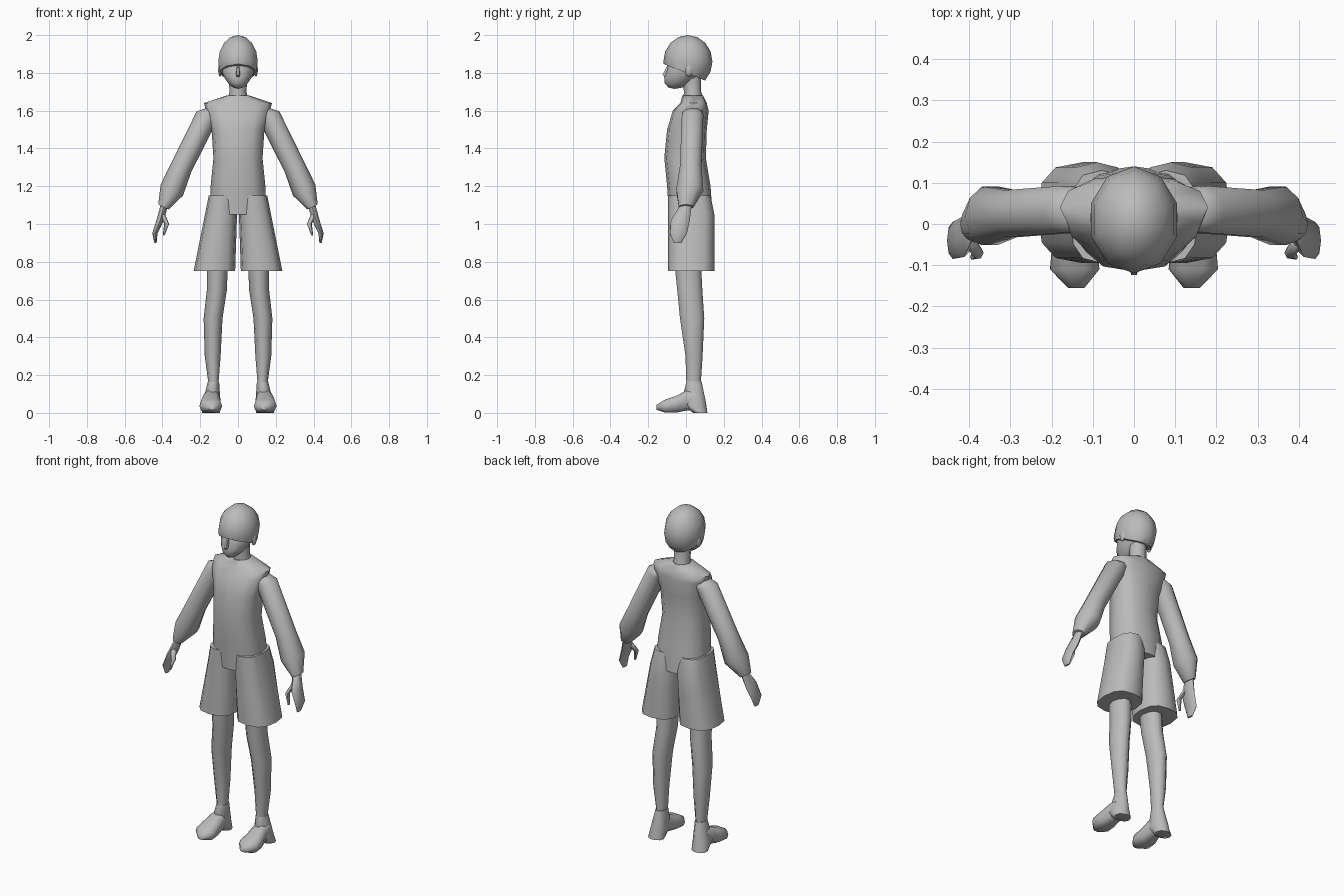
import bpy, bmesh, math
from mathutils import Vector

cube = bpy.data.objects.get("Cube")
if cube:
    bpy.data.objects.remove(cube, do_unlink=True)

grey = bpy.data.materials.new("plain_grey")
grey.use_nodes = True
colour = (0.5, 0.5, 0.5, 1)
grey.diffuse_color = colour
grey.node_tree.nodes["Principled BSDF"].inputs["Base Color"].default_value = colour

ACROSS, BACK, UP = Vector((1, 0, 0)), Vector((0, 1, 0)), Vector((0, 0, 1))


def finish(name, bm, sharp=60):
    """Turn a bmesh into a smooth-shaded grey object."""
    bmesh.ops.recalc_face_normals(bm, faces=bm.faces)
    mesh = bpy.data.meshes.new(name)
    bm.to_mesh(mesh)
    bm.free()
    mesh.materials.append(grey)
    part = bpy.data.objects.new(name, mesh)
    bpy.context.collection.objects.link(part)
    bpy.ops.object.select_all(action="DESELECT")
    part.select_set(True)
    bpy.context.view_layer.objects.active = part
    bpy.ops.object.shade_smooth_by_angle(angle=math.radians(sharp))


def loft(name, stations, u=ACROSS, v=BACK, sides=10, power=1, side=1):
    """Skin a closed part over rings given as (x, y, z, radius along u, radius along v)."""
    bm = bmesh.new()
    rings = []
    for x, y, z, radius_u, radius_v in stations:
        ring = []
        for i in range(sides):
            turn = math.tau * i / sides
            c, s = (math.copysign(abs(f) ** power, f) for f in (math.cos(turn), math.sin(turn)))
            point = Vector((x, y, z)) + u * radius_u * c + v * radius_v * s
            point.x *= side
            ring.append(bm.verts.new(point))
        rings.append(ring)
    for low, high in zip(rings, rings[1:]):
        for i in range(sides):
            j = (i + 1) % sides
            bm.faces.new((low[i], low[j], high[j], high[i]))
    bm.faces.new(rings[0])
    bm.faces.new(rings[-1])
    finish(name, bm)


def ball(centre, radii, segments=12, rings=8):
    """Ellipsoid as a bmesh, ready to be shaped."""
    bm = bmesh.new()
    bmesh.ops.create_uvsphere(bm, u_segments=segments, v_segments=rings, radius=1)
    bmesh.ops.scale(bm, vec=radii, verts=bm.verts)
    bmesh.ops.translate(bm, vec=centre, verts=bm.verts)
    return bm


def span(x, z, half_width, front, back):
    """Horizontal ring given by its front and back limits."""
    return x, (front + back) / 2, z, half_width, (back - front) / 2


# Torso from hips to collar, and neck
loft("torso", [
    span(0, 1.05, .15, -.09, .14),
    span(0, 1.2, .145, -.1, .13),
    span(0, 1.35, .13, -.115, .105),
    span(0, 1.5, .14, -.1, .11),
    span(0, 1.6, .17, -.07, .12),
    span(0, 1.64, .18, -.03, .11),
    span(0, 1.68, .06, -.02, .09)], sides=12, power=.8)
loft("neck", [span(0, 1.64, .06, -.02, .1), span(0, 1.7, .045, -.01, .08),
              span(0, 1.8, .05, -.03, .08)], sides=8)

# Head: narrows and leans forward towards the chin
eye_level, face_height = 1.82, .105
head = ball((0, 0, eye_level), (.09, .1, face_height))
for vert in head.verts:
    drop = max(0, eye_level - vert.co.z) / face_height
    vert.co.x *= 1 - drop / 4
    vert.co.y -= drop * .06
finish("head", head)
loft("nose", [span(0, 1.77, .012, -.11, -.08), span(0, 1.79, .013, -.127, -.08),
              span(0, 1.84, .006, -.1, -.08)], sides=6)

# Hair: a cap cut off on a slope from fringe to nape
hair = ball((0, .01, 1.86), (.11, .13, .14), segments=10)
cut = bmesh.ops.bisect_plane(hair, geom=hair.verts[:] + hair.edges[:] + hair.faces[:],
                             plane_co=(0, 0, 1.8), plane_no=(0, .4, 1), clear_inner=True)
rim = [item for item in cut["geom_cut"] if isinstance(item, bmesh.types.BMEdge)]
bmesh.ops.edgeloop_fill(hair, edges=rim)
finish("hair", hair)

for label, side in (("left", 1), ("right", -1)):
    finish(label + "_ear", ball((side * .095, .015, 1.815), (.012, .022, .035), 6, 6))

    # Sleeve gathered into a cuff, its rings set square to the arm
    loft(label + "_sleeve", [
        (.12, .035, 1.6, .04, .05), (.165, .035, 1.57, .06, .06),
        (.3, .025, 1.3, .058, .06), (.35, .02, 1.18, .066, .075),
        (.395, 0, 1.09, .03, .04)], u=Vector((.9, 0, .44)), side=side)

    # Hand: palm with joined fingers, and thumb
    loft(label + "_hand", [
        (.39, 0, 1.1, .02, .03), (.412, -.03, 1.02, .02, .05),
        (.44, -.04, .95, .014, .045), (.437, -.045, .9, .006, .02)],
        sides=8, side=side)
    loft(label + "_thumb", [
        (.4, -.04, 1.05, .015, .02), (.378, -.07, 1, .013, .015),
        (.393, -.08, .94, .005, .007)], sides=6, side=side)

    # Wide shorts leg, flaring evenly to the hem
    shorts = []
    for z in (1.15, 1.05, .95, .85, .75):
        fall = 1.2 - z
        outer, inner = .145 + fall / 5, fall / 30
        shorts.append(span((outer + inner) / 2, z, (outer - inner) / 2,
                           -.095, .15 if fall > .1 else .13))
    loft(label + "_shorts_leg", shorts, sides=12, power=.75, side=side)

    # Bare leg running into the shoe
    loft(label + "_leg", [
        span(.107, .85, .056, -.07, .08), span(.112, .65, .053, -.05, .09),
        span(.132, .5, .05, -.035, .1), span(.134, .3, .042, -.005, .09),
        span(.13, .15, .026, 0, .08), span(.13, .1, .03, 0, .08)], side=side)

    # Shoe: ankle collar with heel, then sole and toe
    loft(label + "_shoe_collar", [
        span(.13, .165, .03, 0, .085), span(.14, .05, .048, -.03, .11),
        span(.144, 0, .048, .035, .115)], side=side)
    loft(label + "_shoe", [
        (.14, -.155, .03, .02, .014), (.144, -.11, .036, .06, .036),
        (.144, -.05, .046, .055, .046), (.14, 0, .065, .045, .055),
        (.14, .05, .07, .04, .055)], v=UP, power=.75, side=side)
